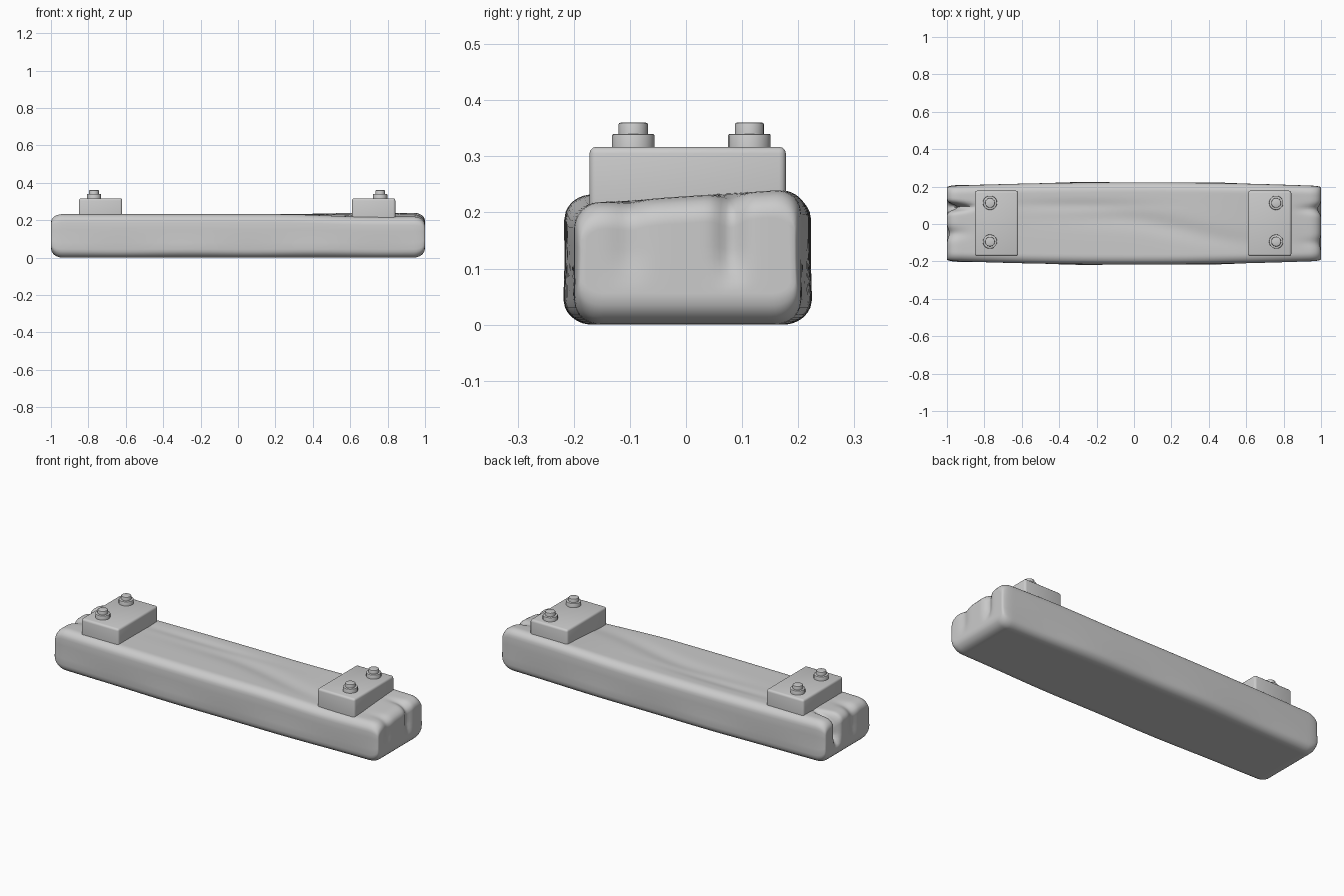
import bpy, bmesh, math

if "Cube" in bpy.data.objects:
    bpy.data.objects.remove(bpy.data.objects["Cube"])

R = 0.045   # edge rounding of the beam
H = 0.232   # nominal beam height


def add_object(name, bm, angle=40):
    bmesh.ops.recalc_face_normals(bm, faces=bm.faces)
    mesh = bpy.data.meshes.new(name)
    bm.to_mesh(mesh)
    bm.free()
    ob = bpy.data.objects.new(name, mesh)
    bpy.context.collection.objects.link(ob)
    bpy.context.view_layer.objects.active = ob
    ob.select_set(True)
    bpy.ops.object.shade_smooth_by_angle(angle=math.radians(angle))
    ob.select_set(False)
    return ob


def bump(v, centre, width):
    return math.exp(-((v - centre) / width) ** 2)


def ramp(a, b, v):
    t = min(1, max(0, (v - a) / (b - a)))
    return t * t * (3 - 2 * t)


def box(size, centre):
    bm = bmesh.new()
    bmesh.ops.create_cube(bm, size=1)
    for v in bm.verts:
        v.co = [v.co[i] * size[i] + centre[i] for i in range(3)]
    return bm


def cut(bm, axis, stations):
    normal = [0, 0, 0]
    normal[axis] = 1
    for s in stations:
        point = [c * s for c in normal]
        bmesh.ops.bisect_plane(bm, geom=bm.verts[:] + bm.edges[:] + bm.faces[:],
                               plane_co=point, plane_no=normal)


def shape_beam(co):
    x, y, z = co
    # rounded cross-section
    cy = max(-0.2 + R, min(0.2 - R, y))
    cz = max(R, min(H - R, z))
    dy, dz = y - cy, z - cz
    length = math.hypot(dy, dz)
    if length > 1e-6 and dy and dz:
        k = max(abs(dy), abs(dz)) / length
        y, z = cy + dy * k, cz + dz * k
    # rounded ends and bowed sides
    e = max(0, abs(x) - 0.94) / 0.06
    drop = 1 - math.sqrt(max(0, 1 - e * e))
    low, high = 0.05 * drop, H - 0.042 * drop
    t = z / H
    z = low + t * (high - low)
    y = y * (1 + 0.10 * (1 - x * x) - 0.05 * drop) + 0.003
    # carved top: slanted right end, lengthwise gouges, split ends
    top = ramp(0.35, 0.95, t)
    z += top * ramp(0.2, 0.75, x) * (0.065 * y - 0.003)
    z -= top * 0.009 * bump(y, 0.03 - 0.13 * ramp(-0.1, 0.65, x), 0.05) * bump(x, 0.15, 0.5)
    z -= top * 0.006 * bump(y, 0.1, 0.03) * bump(x, -0.3, 0.35)
    left, right = ramp(-0.85, -1, x), ramp(0.84, 1, x)
    z -= top * left * (0.05 * bump(y, 0.09, 0.02) + 0.012 * bump(y, -0.05, 0.03))
    z -= top * right * (0.014 * bump(y, 0.08, 0.022) + 0.006 * bump(y, -0.1, 0.025))
    fade = ramp(0.05, 0.6, t)
    x += fade * max(0, 1 - (x + 1) / 0.25) * (0.055 * bump(y, 0.09, 0.02)
                                             + 0.012 * bump(y, -0.05, 0.03))
    x -= fade * max(0, 1 - (1 - x) / 0.25) * (0.018 * bump(y, 0.08, 0.025)
                                             + 0.008 * bump(y, -0.1, 0.03))
    # gentle waviness low on the long sides
    y -= 0.003 * math.sin(9 * x + 1) * bump(t, 0.2, 0.2) * (1 if y > 0 else -1)
    return x, y, z


# wooden beam
bm = box((2, 0.4, H), (0, 0, H / 2))
ends = [0.997, 0.99, 0.98, 0.97, 0.955, 0.94, 0.92, 0.9, 0.87, 0.84]
cut(bm, 0, ends + [-e for e in ends] + [i * 0.05 for i in range(-16, 17)])
cut(bm, 1, [-0.2 + i * 0.01 for i in range(1, 40)])
cut(bm, 2, [0.01, 0.02, 0.03, R, 0.08, 0.115, 0.15, H - R, H - 0.03, H - 0.02, H - 0.01])
for v in bm.verts:
    v.co = shape_beam(v.co)
add_object("beam", bm, 50)


# mounting blocks with bolts
def cylinder(name, radius, z0, z1, x, y, bevel):
    b = bmesh.new()
    bmesh.ops.create_cone(b, cap_ends=True, segments=20, radius1=radius,
                          radius2=radius, depth=z1 - z0)
    bmesh.ops.translate(b, verts=b.verts, vec=(x, y, (z0 + z1) / 2))
    rim = [e for e in b.edges if all(v.co.z > z1 - 1e-4 for v in e.verts)]
    bmesh.ops.bevel(b, geom=rim, offset=bevel, segments=2, affect='EDGES', profile=0.5)
    add_object(name, b)


for side, block_x, bolt_x in (("left", -0.735, -0.77), ("right", 0.725, 0.76)):
    bm = box((0.232, 0.35, 0.157), (block_x, 0.003, 0.2385))
    bmesh.ops.bevel(bm, geom=bm.edges[:], offset=0.012, segments=3,
                    affect='EDGES', profile=0.5)
    add_object(side + "_block", bm, 35)
    for place, y in (("front", -0.094), ("back", 0.113)):
        name = f"{side}_{place}_"
        cylinder(name + "washer", 0.038, 0.305, 0.34, bolt_x, y, 0.003)
        cylinder(name + "bolt", 0.026, 0.33, 0.36, bolt_x, y, 0.003)
